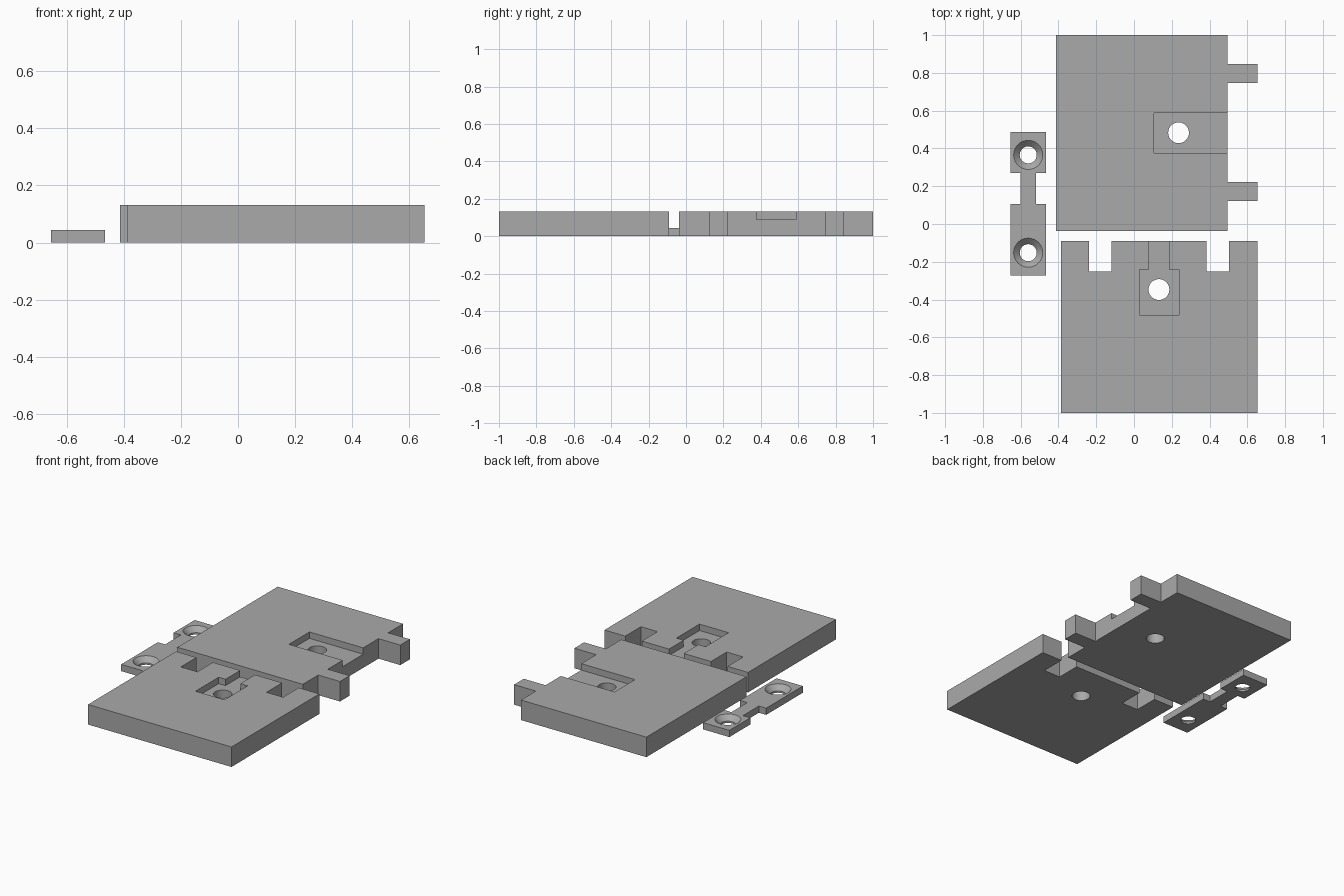
import bpy
import bmesh
from mathutils import Matrix

cube = bpy.data.objects.get("Cube")
if cube:
    bpy.data.objects.remove(cube, do_unlink=True)

THICK = 0.131      # panel thickness
PLATE = 0.044      # link plate thickness
FLOOR = 0.089      # height of the recess floors

grey = bpy.data.materials.new("plain grey")
grey.use_nodes = True
colour = (0.4, 0.4, 0.4, 1)
grey.diffuse_color = colour
grey.node_tree.nodes["Principled BSDF"].inputs["Base Color"].default_value = colour


def add_object(name, bm):
    bmesh.ops.recalc_face_normals(bm, faces=bm.faces)
    mesh = bpy.data.meshes.new(name)
    bm.to_mesh(mesh)
    bm.free()
    mesh.materials.append(grey)
    obj = bpy.data.objects.new(name, mesh)
    bpy.context.collection.objects.link(obj)
    return obj


def slab(name, outline, low, high):
    """Extrude a flat outline from low to high."""
    bm = bmesh.new()
    face = bm.faces.new([bm.verts.new((x, y, low)) for x, y in outline])
    top = bmesh.ops.extrude_face_region(bm, geom=[face])["geom"]
    verts = [v for v in top if isinstance(v, bmesh.types.BMVert)]
    bmesh.ops.translate(bm, verts=verts, vec=(0, 0, high - low))
    return add_object(name, bm)


def round_cutter(x, y, r_low, r_high, low, high):
    bm = bmesh.new()
    bmesh.ops.create_cone(bm, cap_ends=True, segments=48, radius1=r_low,
                          radius2=r_high, depth=high - low,
                          matrix=Matrix.Translation((x, y, (low + high) / 2)))
    return add_object("cutter", bm)


def rect(x0, x1, y0, y1):
    return [(x0, y0), (x1, y0), (x1, y1), (x0, y1)]


def cut(obj, cutters):
    """Subtract the cutters, then discard them."""
    bpy.ops.object.select_all(action="DESELECT")
    bpy.context.view_layer.objects.active = obj
    obj.select_set(True)
    for cutter in cutters:
        cutter.hide_render = True
        mod = obj.modifiers.new("cut", "BOOLEAN")
        mod.operation, mod.solver, mod.object = "DIFFERENCE", "EXACT", cutter
        bpy.ops.object.modifier_apply(modifier=mod.name)
        bpy.data.objects.remove(cutter, do_unlink=True)
    bpy.ops.object.shade_smooth_by_angle(angle=0.5)


# Panel with two tabs on its side edge
edge, tip = 0.495, 0.653
outline = [(-0.413, 1), (-0.413, -0.037), (edge, -0.037)]
for y0, y1 in ((0.122, 0.222), (0.746, 0.846)):
    outline += [(edge, y0), (tip, y0), (tip, y1), (edge, y1)]
outline.append((edge, 1))
tabbed_panel = slab("tabbed_panel", outline, 0, THICK)
cut(tabbed_panel, [
    slab("cutter", rect(0.106, 0.6, 0.376, 0.588), FLOOR, 0.2),
    round_cutter(0.236, 0.483, 0.055, 0.055, -0.1, 0.2),
])

# Panel with two slots and a stepped recess in its back edge
back, depth = -0.09, -0.252
outline = [(-0.386, back), (-0.386, -1), (tip, -1), (tip, back)]
for x0, x1 in ((0.383, 0.503), (-0.238, -0.118)):
    outline += [(x1, back), (x1, depth), (x0, depth), (x0, back)]
slotted_panel = slab("slotted_panel", outline, 0, THICK)
recess = [(0.029, -0.481), (0.239, -0.481), (0.239, -0.242), (0.186, -0.242),
          (0.186, 0), (0.079, 0), (0.079, -0.242), (0.029, -0.242)]
cut(slotted_panel, [
    slab("cutter", recess, FLOOR, 0.2),
    round_cutter(0.132, -0.347, 0.055, 0.055, -0.1, 0.2),
])

# Waisted link plate with countersunk holes
mid = -0.56
half = [(0.095, -0.273), (0.095, 0.106), (0.042, 0.106),
        (0.042, 0.27), (0.095, 0.27), (0.095, 0.487)]
outline = [(mid + x, y) for x, y in half] + [(mid - x, y) for x, y in reversed(half)]
link_plate = slab("link_plate", outline, 0, PLATE)
cutters = []
for y in (0.366, -0.152):
    cutters.append(round_cutter(mid, y, 0.045, 0.045, -0.1, 0.1))
    cutters.append(round_cutter(mid, y, 0.04, 0.081, 0.007, PLATE + 0.004))
cut(link_plate, cutters)
